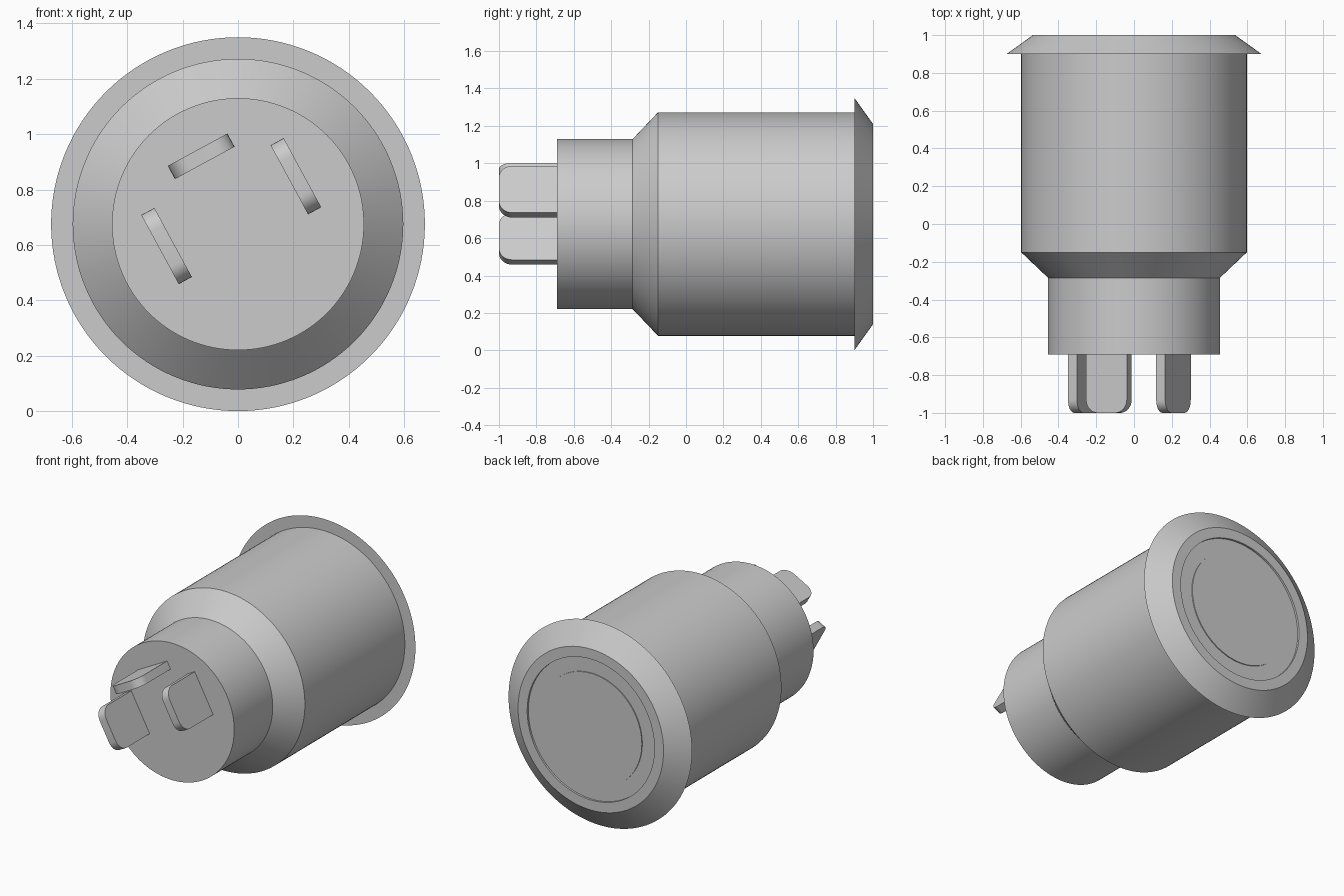
import bpy
import bmesh
from math import sin, cos, pi, radians
from mathutils import Matrix, Vector

if "Cube" in bpy.data.objects:
    bpy.data.objects.remove(bpy.data.objects["Cube"], do_unlink=True)

AXIS_Z = 0.675
SEGMENTS = 128

# Single flat material
grey = bpy.data.materials.new("plain_grey")
grey.use_nodes = True
colour = (0.6, 0.6, 0.6, 1)
grey.diffuse_color = colour
grey.node_tree.nodes["Principled BSDF"].inputs["Base Color"].default_value = colour


def finish(name, bm):
    mesh = bpy.data.meshes.new(name)
    bm.to_mesh(mesh)
    bm.free()
    mesh.materials.append(grey)
    obj = bpy.data.objects.new(name, mesh)
    bpy.context.collection.objects.link(obj)
    bpy.ops.object.select_all(action="DESELECT")
    obj.select_set(True)
    bpy.context.view_layer.objects.active = obj
    bpy.ops.object.shade_smooth_by_angle(angle=radians(30))
    return obj


def lathe(name, profile, cap_front=False, cap_back=False):
    """Turn a (radius, y) profile around the long axis."""
    bm = bmesh.new()
    angles = [2 * pi * k / SEGMENTS for k in range(SEGMENTS)]
    rings = [[bm.verts.new((r * cos(a), y, AXIS_Z + r * sin(a))) for a in angles]
             for r, y in profile]
    for low, high in zip(rings, rings[1:]):
        for k in range(SEGMENTS):
            n = (k + 1) % SEGMENTS
            bm.faces.new((low[k], high[k], high[n], low[n]))
    if cap_front:
        bm.faces.new(rings[0])
    if cap_back:
        bm.faces.new(rings[-1][::-1])
    return finish(name, bm)


def blade(name, x, z, length, angle, thickness=0.054, tip=-1.0, base=-0.68, radius=0.07):
    """Flat contact blade with two rounded tip corners."""
    half = length / 2
    outline = [(half, base), (-half, base)]
    for centre, start in ((radius - half, pi), (half - radius, 1.5 * pi)):
        for step in range(9):
            a = start + step * pi / 16
            outline.append((centre + radius * cos(a), tip + radius + radius * sin(a)))
    bm = bmesh.new()
    face = bm.faces.new([bm.verts.new((u, y, -thickness / 2)) for u, y in outline])
    side = bmesh.ops.extrude_face_region(bm, geom=[face])
    moved = [v for v in side["geom"] if isinstance(v, bmesh.types.BMVert)]
    bmesh.ops.translate(bm, verts=moved, vec=Vector((0, 0, thickness)))
    place = Matrix.Translation((x, 0, z)) @ Matrix.Rotation(-radians(angle), 4, "Y")
    bmesh.ops.transform(bm, matrix=place, verts=bm.verts)
    bmesh.ops.recalc_face_normals(bm, faces=bm.faces)
    return finish(name, bm)


# Stepped barrel with a narrow neck at the front
lathe("housing", [(0.455, -0.69), (0.455, -0.285), (0.597, -0.15), (0.597, 0.9)],
      cap_front=True)

# Bevelled flange with a shallow recess in its back face
lathe("flange", [(0.597, 0.9), (0.675, 0.9), (0.535, 1), (0.468, 1), (0.468, 0.987)],
      cap_back=True)

# Slightly raised disc inside the recess
lathe("centre_disc", [(0.37, 0.985), (0.37, 0.993)], cap_back=True)

# Three contact blades
blade("upper_blade", -0.133, 0.92, 0.245, 28.5)
blade("left_blade", 0.209, 0.848, 0.284, -61.5)
blade("right_blade", -0.258, 0.596, 0.284, -61.5)
